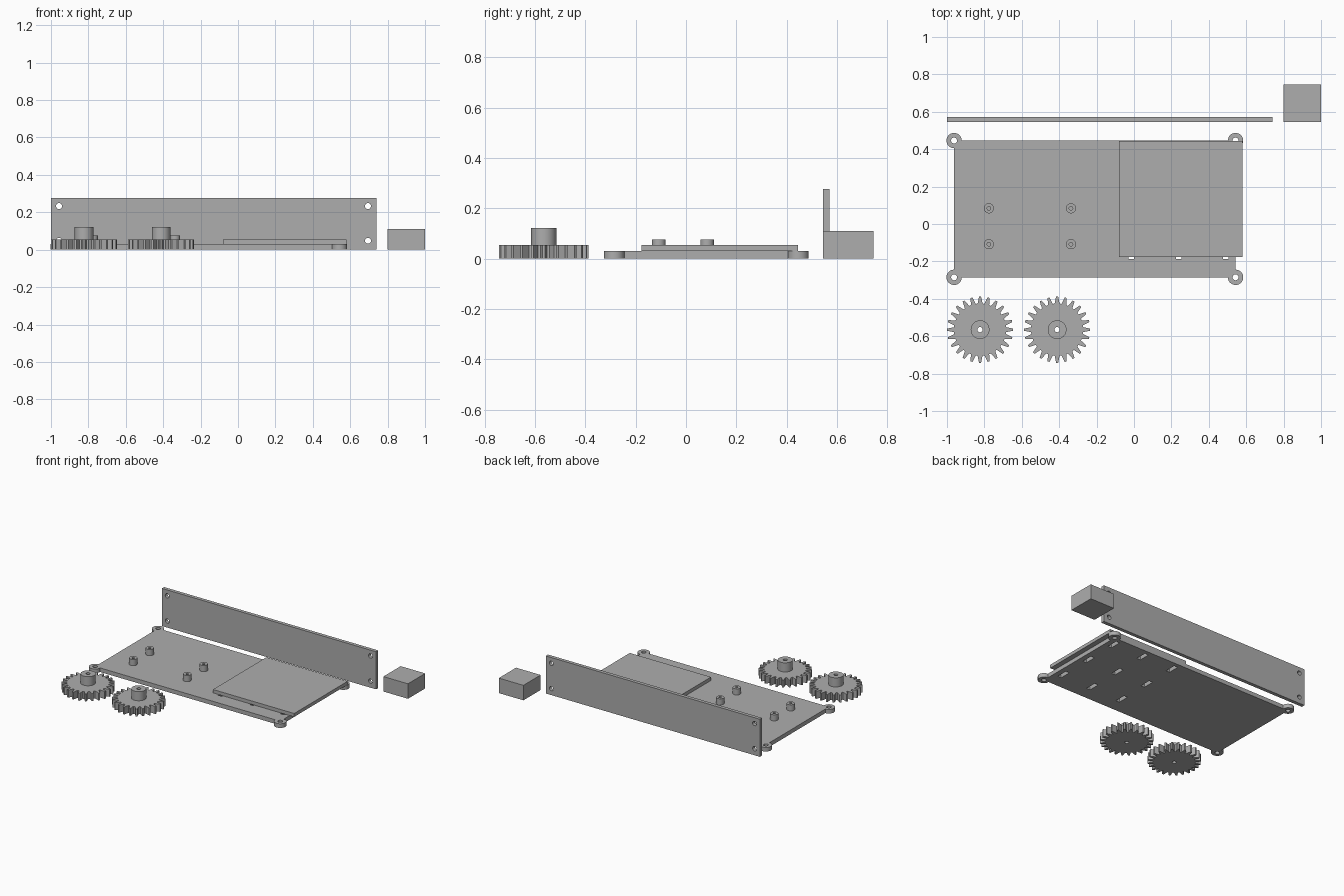
import bpy, bmesh, math

if "Cube" in bpy.data.objects:
    bpy.data.objects.remove(bpy.data.objects["Cube"])

grey = bpy.data.materials.new("plastic grey")
grey.diffuse_color = (0.42, 0.42, 0.42, 1)
grey.use_nodes = True
grey.node_tree.nodes["Principled BSDF"].inputs["Base Color"].default_value = grey.diffuse_color


def circle(cx, cy, r, n=32):
    return [(cx + r * math.cos(2 * math.pi * i / n), cy + r * math.sin(2 * math.pi * i / n)) for i in range(n)]


def rect(x0, x1, y0, y1):
    return [(x0, y0), (x1, y0), (x1, y1), (x0, y1)]


def slab(name, loops, z0, z1, upright_y=None):
    """Extrude an outline with holes; upright_y stands it up, facing the front."""
    cu = bpy.data.curves.new(name, 'CURVE')
    cu.dimensions = '2D'
    cu.fill_mode = 'BOTH'
    cu.extrude = (z1 - z0) / 2
    for pts in loops:
        sp = cu.splines.new('POLY')
        sp.points.add(len(pts) - 1)
        for p, (x, y) in zip(sp.points, pts):
            p.co = (x, y, 0, 1)
        sp.use_cyclic_u = True
    ob = bpy.data.objects.new(name, cu)
    bpy.context.collection.objects.link(ob)
    bpy.ops.object.select_all(action='DESELECT')
    ob.select_set(True)
    bpy.context.view_layer.objects.active = ob
    bpy.ops.object.convert(target='MESH')
    ob = bpy.context.object
    bm = bmesh.new()
    bm.from_mesh(ob.data)
    bmesh.ops.remove_doubles(bm, verts=bm.verts, dist=1e-5)
    bmesh.ops.recalc_face_normals(bm, faces=bm.faces)
    bm.to_mesh(ob.data)
    bm.free()
    if upright_y is None:
        ob.location.z = (z0 + z1) / 2
    else:
        ob.rotation_euler.x = math.pi / 2
        ob.location.y = upright_y
    ob.data.materials.clear()
    ob.data.materials.append(grey)
    bpy.ops.object.shade_smooth_by_angle(angle=math.radians(25))
    return ob


# Base plate: rectangle with a round screw ear wrapped around each corner
X0, X1, Y0, Y1, EAR = -0.962, 0.543, -0.285, 0.446, 0.041
corners = [(X0, Y0, 90), (X1, Y0, 180), (X1, Y1, 270), (X0, Y1, 0)]
outline = []
for cx, cy, start in corners:
    for i in range(25):
        a = math.radians(start + 270 * i / 24)
        outline.append((cx + EAR * math.cos(a), cy + EAR * math.sin(a)))
holes = [circle(cx, cy, 0.016, 24) for cx, cy, _ in corners]

# Vent slots under the raised pad
slots = [rect(x - 0.015, x + 0.015, y - 0.042, y + 0.042)
         for x in (0.49, 0.24, -0.015) for y in (0.375, 0.115, -0.145)]
slab("base_plate", [outline] + holes + slots, 0, 0.03)

# Raised pad
slab("raised_pad", [rect(-0.08, 0.58, -0.176, 0.444)], 0.03, 0.055)

# Standoffs
for x in (-0.776, -0.337):
    for y in (0.084, -0.108):
        slab("standoff", [circle(x, y, 0.027), circle(x, y, 0.01, 16)], 0.03, 0.075)

# Tall panel with four screw holes
panel_holes = [circle(x, z, 0.016, 24) for x in (-0.957, 0.695) for z in (0.048, 0.233)]
slab("tall_panel", [rect(-1, 0.74, 0, 0.276)] + panel_holes, 0, 0.026, upright_y=0.558)

# Loose block
slab("block", [rect(0.8, 1.0, 0.545, 0.745)], 0, 0.11)

# Gears with hubs
TEETH = 24
for gx in (-0.823, -0.411):
    gy = -0.565
    profile = []
    for t in range(TEETH):
        for frac, r in ((-0.36, 0.14), (-0.25, 0.155), (-0.12, 0.177), (0.12, 0.177), (0.25, 0.155), (0.36, 0.14)):
            a = 2 * math.pi * (t + frac) / TEETH
            profile.append((gx + r * math.cos(a), gy + r * math.sin(a)))
    bore = circle(gx, gy, 0.014, 24)
    slab("gear", [profile, bore], 0, 0.055)
    slab("gear_hub", [circle(gx, gy, 0.05, 40), bore], 0.055, 0.122)
